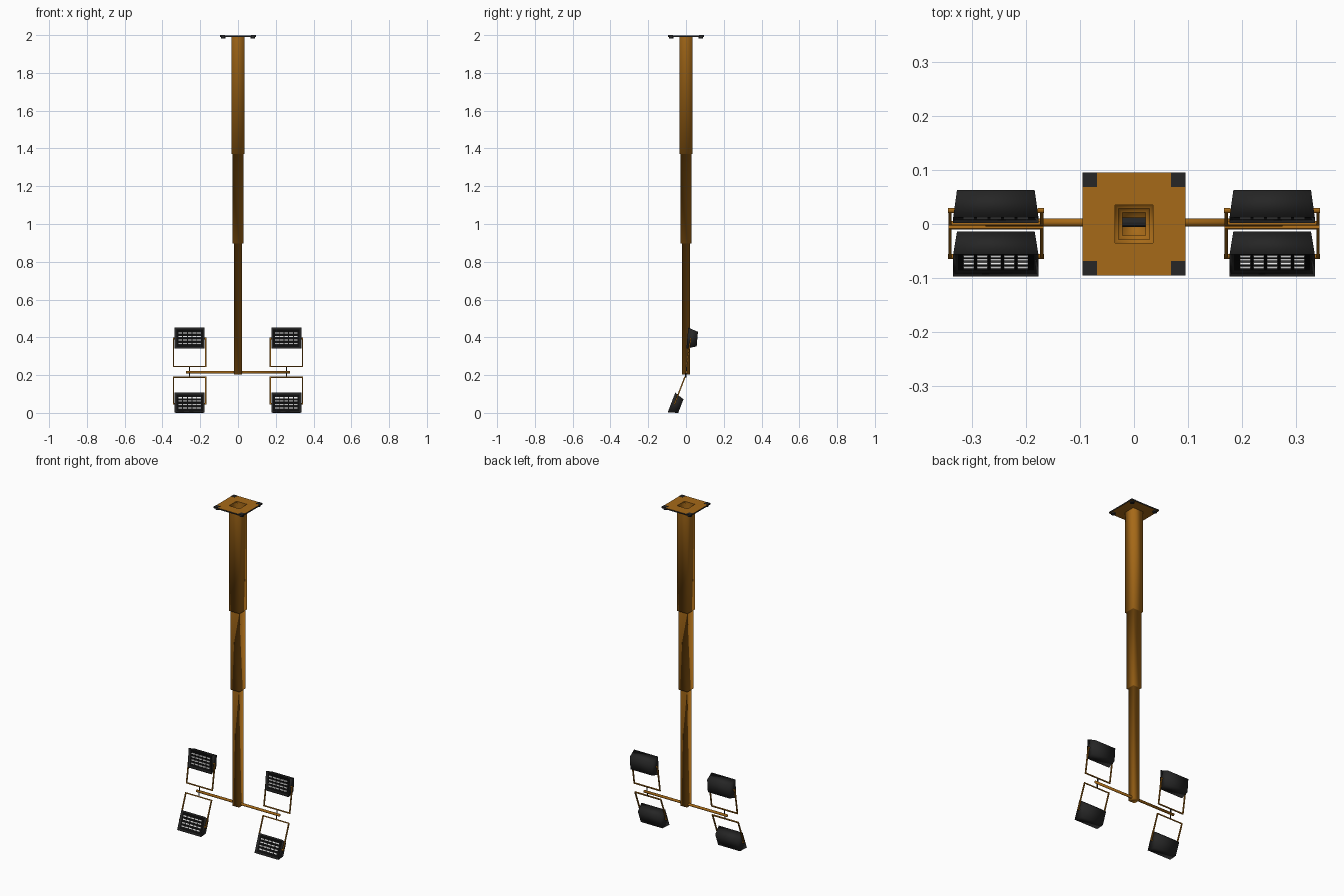
import bpy, bmesh, math
from mathutils import Matrix, Vector

if "Cube" in bpy.data.objects:
    bpy.data.objects.remove(bpy.data.objects["Cube"])


def material(name, rgb):
    m = bpy.data.materials.new(name)
    m.diffuse_color = (*rgb, 1)
    m.use_nodes = True
    m.node_tree.nodes["Principled BSDF"].inputs["Base Color"].default_value = m.diffuse_color
    return m


BRONZE = material("aged_bronze", (0.38, 0.142, 0.009))
DARK = material("dark_housing", (0.019, 0.019, 0.019))
BLACK = material("black_lens", (0.004, 0.004, 0.004))
LIGHT = material("white_led", (1.0, 1.0, 1.0))


def finish(bm, name, mats, matrix=None, smooth=False):
    bmesh.ops.recalc_face_normals(bm, faces=bm.faces[:])
    if matrix:
        bm.transform(matrix)
    me = bpy.data.meshes.new(name)
    bm.to_mesh(me)
    bm.free()
    for m in mats:
        me.materials.append(m)
    for p in me.polygons:
        p.use_smooth = smooth
    ob = bpy.data.objects.new(name, me)
    bpy.context.collection.objects.link(ob)
    return ob


def add_box(bm, center, size):
    m = Matrix.Translation(center) @ Matrix.Diagonal((*size, 1))
    bmesh.ops.create_cube(bm, size=1, matrix=m)


def add_rod(bm, center, radius, length, axis="Z", sides=12):
    rot = Matrix.Rotation(math.pi / 2, 4, "Y") if axis == "X" else Matrix()
    bmesh.ops.create_cone(bm, cap_ends=True, segments=sides, radius1=radius, radius2=radius,
                          depth=length, matrix=Matrix.Translation(center) @ rot)


def square_shell(bm, profile, closed=False):
    """Join square rings given as (half width, height)."""
    rings = [[bm.verts.new((sx * r, sy * r, z)) for sx, sy in ((-1, -1), (1, -1), (1, 1), (-1, 1))]
             for r, z in profile]
    pairs = list(zip(rings, rings[1:]))
    if closed:
        pairs.append((rings[-1], rings[0]))
    for a, b in pairs:
        for i in range(4):
            j = (i + 1) % 4
            bm.faces.new((a[i], a[j], b[j], b[i]))
    return rings


# Ceiling plate, open above the hollow mast, with a dark rim
bm = bmesh.new()
square_shell(bm, [(0.035, 1.991), (0.095, 1.991), (0.095, 1.999), (0.035, 1.999)], closed=True)
for f in bm.faces:
    c = f.calc_center_median()
    f.material_index = 1 if max(abs(c.x), abs(c.y)) > 0.09 else 0
finish(bm, "ceiling_plate", [BRONZE, DARK])

# Dark corner patches and the bolts below them
bm = bmesh.new()
for sx in (-1, 1):
    for sy in (-1, 1):
        add_box(bm, (sx * 0.082, sy * 0.082, 1.9993), (0.026, 0.026, 0.0014))
        add_rod(bm, (sx * 0.079, sy * 0.079, 1.989), 0.012, 0.012)
finish(bm, "corner_bolts", [DARK])

# Telescoping square mast, softly shaded, closed at the foot
bm = bmesh.new()
rings = square_shell(bm, [(0.035, 1.999), (0.035, 1.37), (0.0285, 1.37),
                          (0.0285, 0.898), (0.0215, 0.898), (0.0215, 0.203)])
bm.faces.new(rings[-1])
finish(bm, "telescopic_mast", [BRONZE], smooth=True)

# Cross bar and the dark clamp holding it inside the mast
bm = bmesh.new()
add_rod(bm, (0, 0.003, 0.215), 0.0075, 0.55, "X")
finish(bm, "cross_bar", [BRONZE], smooth=True)
bm = bmesh.new()
add_rod(bm, (0, 0.003, 0.215), 0.009, 0.042, "X")
finish(bm, "bar_clamp", [DARK])

HALF_W, HALF_H, FRONT, BACK, ARM = 0.079, 0.056, -0.018, 0.035, 0.15


def floodlight(label, x, y, z, yoke_tilt, lamp_tilt, side):
    """Lamp on a U yoke; side is +1 when the yoke is above the lamp, -1 below."""
    place = Matrix.Translation((x, y, z))
    lamp = place @ Matrix.Rotation(-math.radians(lamp_tilt), 4, "X")
    frame = place @ Matrix.Rotation(-math.radians(yoke_tilt), 4, "X")

    # Tapered, softly shaded housing with a recessed black front
    bm = bmesh.new()
    add_box(bm, (0, (FRONT + BACK) / 2, 0), (2 * HALF_W, BACK - FRONT, 2 * HALF_H))
    for v in bm.verts:
        if v.co.y > 0:
            v.co.x *= 0.91
            v.co.z *= 0.69
    front = min(bm.faces, key=lambda f: f.calc_center_median().y)
    bmesh.ops.inset_region(bm, faces=[front], thickness=0.012)
    front.material_index = 1
    for v in front.verts:
        v.co.y += 0.008
    finish(bm, label + "_housing", [DARK, BLACK], lamp, smooth=True)

    # Rows of small light strips
    bm = bmesh.new()
    for row in range(4):
        for col in range(5):
            add_box(bm, ((col - 2) * 0.025, FRONT + 0.0075, (row - 1.5) * 0.019), (0.020, 0.006, 0.0065))
    finish(bm, label + "_led_strips", [LIGHT], lamp)

    # U yoke with pivot knobs
    bm = bmesh.new()
    add_box(bm, (0, 0, side * ARM), (0.176, 0.007, 0.006))
    for s in (-1, 1):
        add_box(bm, (s * 0.085, 0, side * ARM / 2), (0.006, 0.007, ARM))
        add_rod(bm, (s * 0.083, 0, 0), 0.0045, 0.012, "X")
    finish(bm, label + "_yoke", [BRONZE], frame)

    # Short thin stem joining the yoke to the cross bar
    bm = bmesh.new()
    base = frame @ Vector((0, 0, side * ARM))
    add_rod(bm, (x, (base.y + 0.003) / 2, (base.z + 0.215) / 2), 0.003, abs(base.z - 0.215))
    finish(bm, label + "_stem", [DARK])


for name, sx in (("left", -1), ("right", 1)):
    floodlight("upper_" + name, sx * 0.256, 0.025, 0.394, 9, 5, -1)
    floodlight("lower_" + name, sx * 0.256, -0.06, 0.0485, 21, 21, 1)
